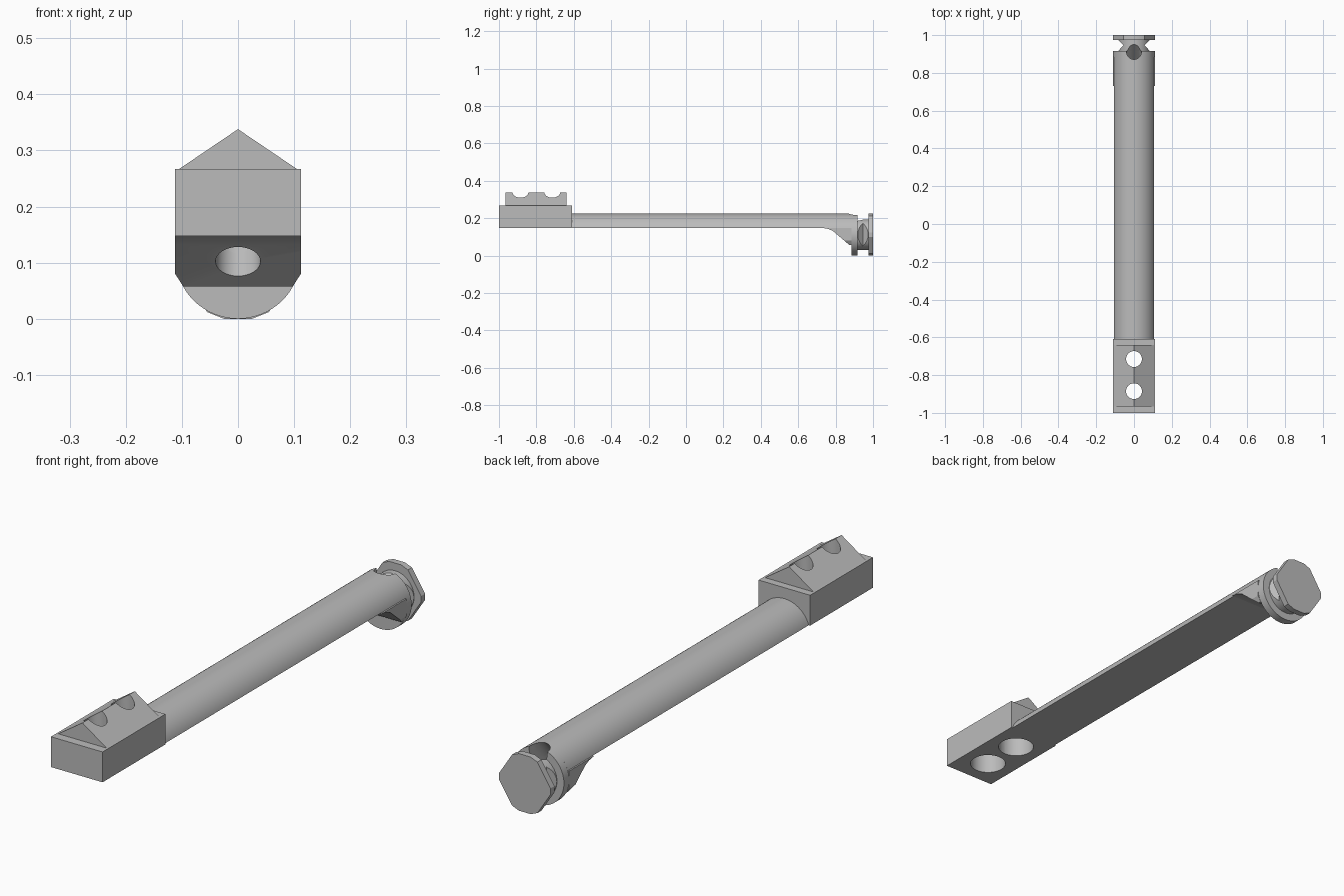
import bpy, bmesh, math
from mathutils import Vector

if "Cube" in bpy.data.objects:
    bpy.data.objects.remove(bpy.data.objects["Cube"], do_unlink=True)

grey = bpy.data.materials.new("plain_grey")
grey.use_nodes = True
grey.diffuse_color = (0.5, 0.5, 0.5, 1)
grey.node_tree.nodes["Principled BSDF"].inputs["Base Color"].default_value = grey.diffuse_color

R = 0.112      # radius of the round arm, also its axis height
FLAT = 0.148   # underside of the arm


def prism(name, pts, axis, lo, hi):
    """Extrude a 2D outline along one axis; the outline uses the other two in order."""
    def place(p, d):
        c = list(p)
        c.insert("xyz".index(axis), d)
        return c
    bm = bmesh.new()
    face = bm.faces.new([bm.verts.new(place(p, lo)) for p in pts])
    top = bmesh.ops.extrude_face_region(bm, geom=[face])
    move = Vector(place((0, 0), hi - lo))
    bmesh.ops.translate(bm, vec=move, verts=[v for v in top["geom"] if isinstance(v, bmesh.types.BMVert)])
    bmesh.ops.recalc_face_normals(bm, faces=bm.faces)
    mesh = bpy.data.meshes.new(name)
    bm.to_mesh(mesh)
    bm.free()
    mesh.materials.append(grey)
    ob = bpy.data.objects.new(name, mesh)
    bpy.context.collection.objects.link(ob)
    return ob


def arc(r, cx, cz, start=0.0, end=2 * math.pi, n=64, closed=False):
    steps = n - 1 if closed else n
    return [(cx + r * math.cos(start + (end - start) * i / steps),
             cz + r * math.sin(start + (end - start) * i / steps)) for i in range(n)]


def boolean(ob, cutters, operation="DIFFERENCE"):
    """Apply each cutter to the part."""
    bpy.context.view_layer.objects.active = ob
    for c in cutters:
        mod = ob.modifiers.new("cut", "BOOLEAN")
        mod.operation, mod.object, mod.solver = operation, c, "EXACT"
        bpy.ops.object.modifier_apply(modifier=mod.name)


# Mounting block with ridged top
block = prism("mounting_block", [(-R, -1), (R, -1), (R, -0.61), (-R, -0.61)], "z", FLAT, 0.267)
ridge = prism("ridge", [(-0.105, 0.267), (0.105, 0.267), (0, 0.338)], "y", -0.965, -0.64)

# Arm with a domed top and flat underside
a = math.asin((FLAT - R) / R)
arm = prism("arm", arc(R, 0, R, a, math.pi - a, 48, True), "y", -0.61, 0.885)

# Sloped support under the end of the arm
support = prism("support", [(0.73, FLAT), (0.76, 0.143), (0.785, 0.132), (0.872, 0.058),
                            (0.885, 0.058), (0.885, FLAT)], "x", -R, R)
outline = prism("support_outline", [(-0.097, 0.057), (0.097, 0.057), (R, 0.08), (R, 0.16),
                                    (-R, 0.16), (-R, 0.08)], "y", 0.7, 0.9)
boolean(support, [outline], "INTERSECT")

# Round collar, grooved neck and six-sided end cap
collar = prism("collar", arc(R, 0, R), "y", 0.885, 0.917)
neck = prism("neck", arc(0.082, 0, R), "y", 0.917, 0.975)
quarter = [(R, 0.012), (0.055, 0.1), (0.025, R)]
half = quarter + [(-x, z) for x, z in reversed(quarter)]
cap = prism("end_cap", [(x, R + z) for x, z in half]
            + [(x, R - z) for x, z in reversed(half)], "y", 0.975, 1)
grooves = [prism("groove_cutter", [(s * 0.055, 0.946), (s * 0.1, 0.9), (s * 0.1, 0.992)], "z", 0, 0.25)
           for s in (-1, 1)]
boolean(neck, grooves)

# Two stepped vertical holes
holes = []
for y in (-0.885, -0.715):
    holes.append(prism("screw_hole_cutter", arc(0.042, 0, y, n=32), "z", 0.1, 0.4))
    holes.append(prism("recess_cutter", arc(0.068, 0, y, n=32), "z", 0.1, 0.25))
boolean(block, holes)
boolean(ridge, holes[::2])

# Slanted hole, square to the support slope
slant = prism("slanted_hole_cutter", arc(0.04, 0, 0, n=32), "z", -0.1, 0.25)
slant.rotation_euler.x = -math.atan2(0.074, 0.087)
slant.location = (0, 0.82, 0.102)
bpy.context.view_layer.update()
for part in (arm, support, collar, neck):
    boolean(part, [slant])

# Remove the cutters and shade round surfaces
for c in grooves + holes + [outline, slant]:
    bpy.data.objects.remove(c, do_unlink=True)
bpy.ops.object.select_all(action="DESELECT")
for part in (block, ridge, arm, support, collar, neck, cap):
    part.select_set(True)
    bpy.context.view_layer.objects.active = part
bpy.ops.object.shade_smooth_by_angle(angle=math.radians(25))
